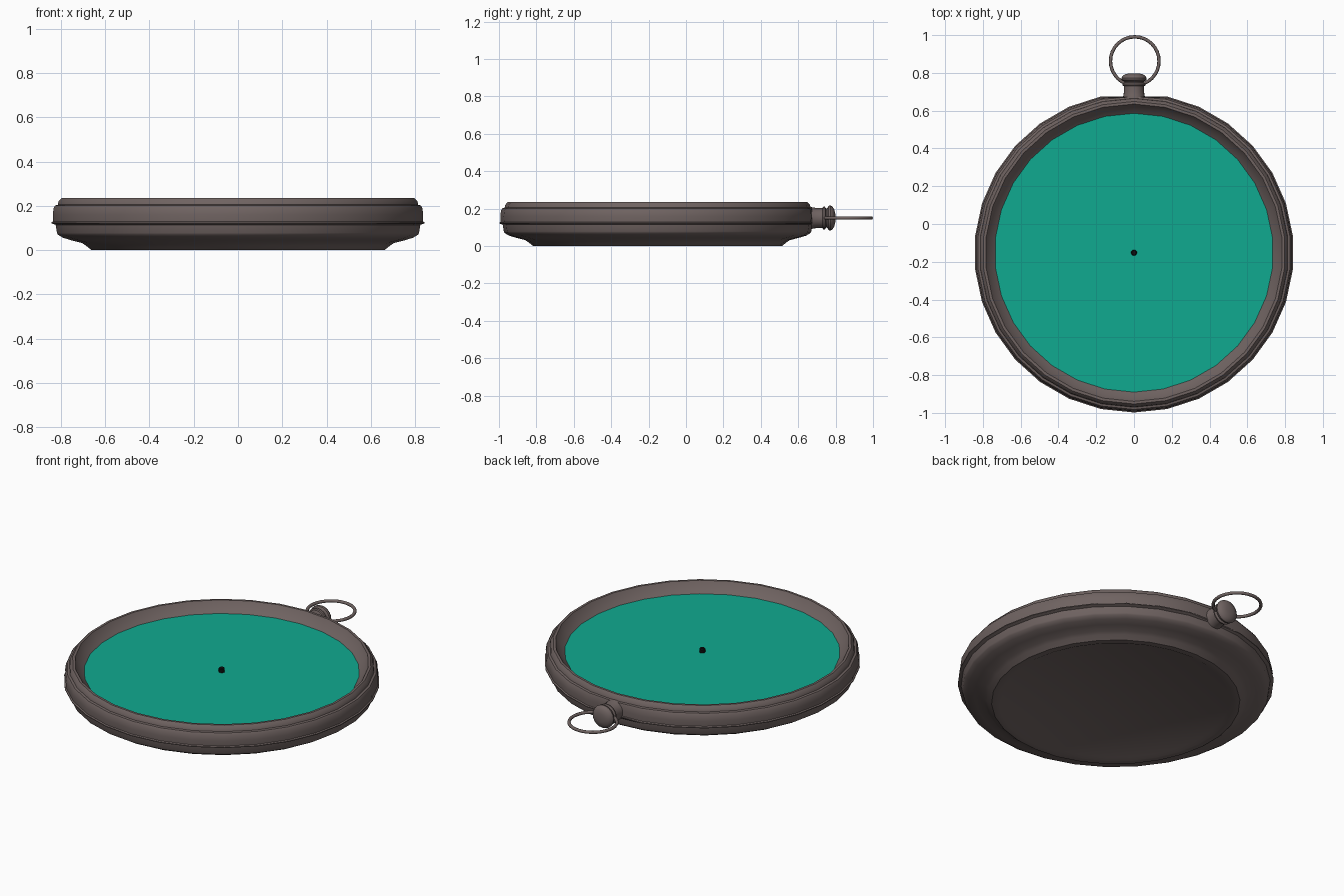
import bpy, bmesh, math
from mathutils import Matrix, Vector

if "Cube" in bpy.data.objects:
    bpy.data.objects.remove(bpy.data.objects["Cube"])

CY = -0.152      # centre of the case in y
AXIS_Z = 0.15    # height of the stem and ring


def material(name, color):
    m = bpy.data.materials.new(name)
    m.diffuse_color = (*color, 1)
    m.use_nodes = True
    m.node_tree.nodes["Principled BSDF"].inputs["Base Color"].default_value = m.diffuse_color
    return m


METAL = material("dark_metal", (0.16, 0.125, 0.12))
TEAL = material("teal", (0.005, 0.40, 0.28))
BLACK = material("black", (0.004, 0.004, 0.004))


def finish(name, bm, mat, angle=35):
    me = bpy.data.meshes.new(name)
    bm.to_mesh(me)
    bm.free()
    ob = bpy.data.objects.new(name, me)
    bpy.context.collection.objects.link(ob)
    me.materials.append(mat)
    bpy.ops.object.select_all(action='DESELECT')
    ob.select_set(True)
    bpy.context.view_layer.objects.active = ob
    bpy.ops.object.shade_smooth_by_angle(angle=math.radians(angle))
    return ob


def lathe(profile, sides, cap_start=True, cap_end=True):
    """Spin (radius, height) points about z; first vertex points to +y."""
    bm = bmesh.new()
    rings = []
    for r, z in profile:
        ring = []
        for j in range(sides):
            a = math.pi / 2 + 2 * math.pi * j / sides
            ring.append(bm.verts.new((r * math.cos(a), r * math.sin(a), z)))
        rings.append(ring)
    for a, b in zip(rings, rings[1:]):
        for j in range(sides):
            k = (j + 1) % sides
            bm.faces.new((a[j], a[k], b[k], b[j]))
    if cap_start:
        bm.faces.new(rings[0][::-1])
    if cap_end:
        bm.faces.new(rings[-1])
    return bm


# Case: 30-sided turned body with a flat spot under the stem
case_profile = [
    (0.61, 0.010), (0.63, 0.0), (0.665, 0.0), (0.69, 0.020), (0.708, 0.032),
    (0.755, 0.044), (0.795, 0.056), (0.818, 0.070), (0.822, 0.078),
    (0.828, 0.114), (0.846, 0.121), (0.846, 0.126), (0.839, 0.130),
    (0.841, 0.160), (0.837, 0.190), (0.830, 0.202), (0.818, 0.205),
    (0.815, 0.220), (0.801, 0.235), (0.787, 0.235), (0.768, 0.203),
    (0.738, 0.178),
]
bm = lathe(case_profile, 30, cap_end=False)
for v in bm.verts:
    v.co.y = min(v.co.y, 0.827)
bm.transform(Matrix.Translation((0, CY, 0)))
finish("case", bm, METAL)

# Dial
bm = lathe([(0.738, 0.178)], 30, cap_start=False)
bm.transform(Matrix.Translation((0, CY, 0)))
finish("dial", bm, TEAL)

# Centre pin
bm = lathe([(0.016, 0.175), (0.016, 0.198), (0.012, 0.203)], 12)
bm.transform(Matrix.Translation((0, CY, 0)))
finish("centre_pin", bm, BLACK)

# Stem and crown, turned along +y
stem_profile = [
    (0.062, 0.645), (0.056, 0.685), (0.053, 0.70), (0.053, 0.730),
    (0.060, 0.733), (0.062, 0.742), (0.051, 0.748), (0.052, 0.755),
    (0.065, 0.762), (0.067, 0.772), (0.062, 0.782), (0.048, 0.792),
    (0.025, 0.798),
]
bm = lathe(stem_profile, 20)
bm.transform(Matrix.Translation((0, 0, AXIS_Z)) @ Matrix.Rotation(-math.pi / 2, 4, 'X'))
finish("stem_and_crown", bm, METAL)

# Hanging ring
bpy.ops.mesh.primitive_torus_add(
    location=(0.004, 0.8625, AXIS_Z), major_radius=0.1285, minor_radius=0.009,
    major_segments=32, minor_segments=8)
ring = bpy.context.object
ring.name = "hanging_ring"
ring.data.materials.append(METAL)
bpy.ops.object.shade_smooth_by_angle(angle=math.radians(60))
